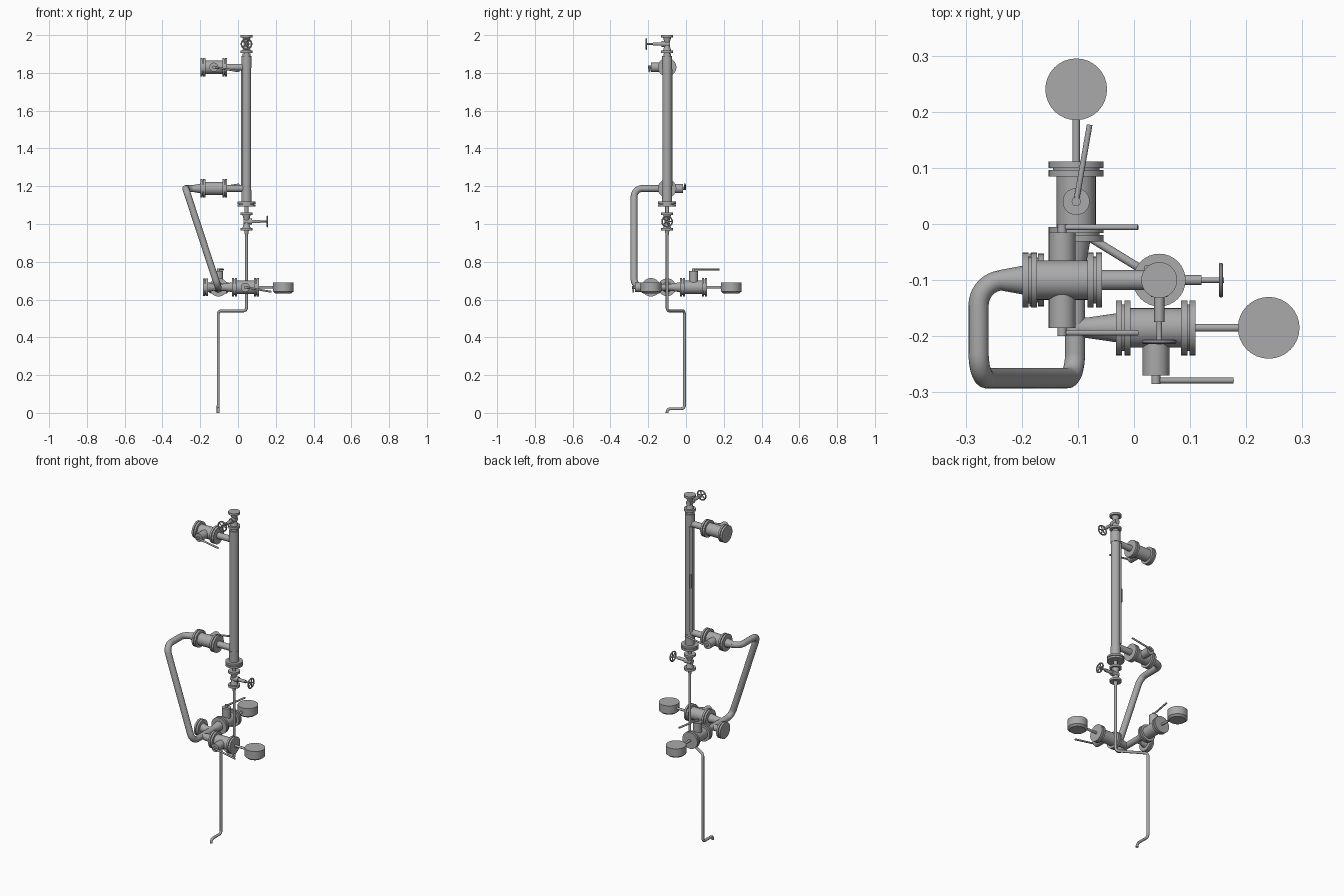
import bpy, math
from mathutils import Vector, Matrix

if "Cube" in bpy.data.objects:
    bpy.data.objects.remove(bpy.data.objects["Cube"])

steel = bpy.data.materials.new("grey_steel")
steel.use_nodes = True
GREY = (0.4, 0.4, 0.4, 1)
steel.diffuse_color = GREY
steel.node_tree.nodes["Principled BSDF"].inputs["Base Color"].default_value = GREY

X, Y, Z = Vector((1, 0, 0)), Vector((0, 1, 0)), Vector((0, 0, 1))


def finish(name):
    ob = bpy.context.object
    ob.name = name
    ob.data.materials.clear()
    ob.data.materials.append(steel)
    bpy.ops.object.shade_smooth_by_angle(angle=math.radians(35))
    return ob


def cone(name, a, b, r1, r2):
    a, b = Vector(a), Vector(b)
    bpy.ops.mesh.primitive_cone_add(
        vertices=32, radius1=r1, radius2=r2, depth=(b - a).length, location=(a + b) / 2,
        rotation=(b - a).to_track_quat('Z', 'Y').to_euler())
    return finish(name)


def rod(name, a, b, r):
    return cone(name, a, b, r, r)


def pipe(name, points, r, bend):
    """Round pipe through the points, with an arc at each inner corner."""
    pts = [Vector(p) for p in points]
    path = [pts[0]]
    for p, q, s in zip(pts, pts[1:], pts[2:]):
        u, v = (p - q).normalized(), (s - q).normalized()
        half = u.angle(v) / 2
        centre = q + (u + v).normalized() * bend / math.sin(half)
        start = q + u * bend / math.tan(half) - centre
        axis = start.cross(q + v * bend / math.tan(half) - centre)
        sweep = math.pi - 2 * half
        path += [centre + Matrix.Rotation(sweep * i / 10, 3, axis) @ start for i in range(11)]
    path.append(pts[-1])
    curve = bpy.data.curves.new(name, 'CURVE')
    curve.dimensions = '3D'
    curve.bevel_depth, curve.bevel_resolution, curve.use_fill_caps = r, 6, True
    spline = curve.splines.new('POLY')
    spline.points.add(len(path) - 1)
    for sp, co in zip(spline.points, path):
        sp.co = (*co, 1)
    ob = bpy.data.objects.new(name, curve)
    bpy.context.collection.objects.link(ob)
    bpy.ops.object.select_all(action='DESELECT')
    bpy.context.view_layer.objects.active = ob
    ob.select_set(True)
    bpy.ops.object.convert(target='MESH')
    finish(name)


def flange_pair(name, c, axis, r, t=0.011, gap=0.004):
    """Two bolted discs with a gasket between them."""
    for i, s in enumerate((-1, 1)):
        rod(f"{name}_{i}", c + axis * s * gap / 2, c + axis * s * (gap / 2 + t), r)
    rod(name + "_gasket", c - axis * gap, c + axis * gap, r * 0.85)


def ball_valve(name, c, axis, stem, lever, reach=0.09):
    """Flanged body with a side stem and a lever handle."""
    c = Vector(c)
    rod(name + "_body", c - axis * 0.06, c + axis * 0.06, 0.035)
    for i, s in enumerate((-1, 1)):
        flange_pair(f"{name}_flange_{i}", c + axis * s * 0.058, axis, 0.049)
    rod(name + "_bonnet", c, c + stem * (reach - 0.005), 0.024)
    rod(name + "_spindle", c, c + stem * (reach + 0.01), 0.008)
    top = c + stem * (reach + 0.004)
    rod(name + "_lever", top, top + Vector(lever), 0.005)


def wheel_valve(name, c, out):
    """Vertical valve with a handwheel on its side."""
    c = Vector(c)
    for i, s in enumerate((-1, 1)):
        cone(f"{name}_cone_{i}", c, c + Z * s * 0.038, 0.012, 0.022)
        rod(f"{name}_flange_{i}", c + Z * s * 0.034, c + Z * s * 0.047, 0.032)
    rod(name + "_hub", c - out * 0.016, c + out * 0.03, 0.015)
    rod(name + "_bonnet", c, c + out * 0.075, 0.009)
    rod(name + "_stem", c, c + out * 0.115, 0.005)
    w = c + out * 0.11
    rot = out.to_track_quat('Z', 'Y')
    bpy.ops.mesh.primitive_torus_add(location=w, rotation=rot.to_euler(), major_radius=0.027,
                                     minor_radius=0.004, major_segments=32, minor_segments=10)
    finish(name + "_handwheel")
    for i in range(5):
        a = math.tau * i / 5
        rod(f"{name}_spoke_{i}", w, w + rot @ Vector((math.cos(a), math.sin(a), 0)) * 0.027, 0.003)


def gauge(name, start, axis):
    start = Vector(start)
    c = start + axis * 0.135
    rod(name + "_rod", start, c, 0.007)
    rod(name + "_case", c - Z * 0.022, c + Z * 0.025, 0.055)
    cone(name + "_base", c - Z * 0.032, c - Z * 0.022, 0.043, 0.055)


# Level column with its side indicator strip
CX, CY = 0.045, -0.1


def on_column(z):
    return Vector((CX, CY, z))


rod("column_tube", on_column(1.1), on_column(1.885), 0.025)
rod("column_upper_sleeve", on_column(1.825), on_column(1.89), 0.027)
rod("column_lower_sleeve", on_column(1.1), on_column(1.18), 0.027)
flange_pair("column_bottom_flange", on_column(1.105), Z, 0.047)
side = Vector((-1, 1, 0)).normalized()
bpy.ops.mesh.primitive_cube_add(size=1, location=on_column(1.51) + side * 0.025,
                                rotation=(0, 0, math.radians(135)))
bpy.context.object.scale = (0.012, 0.018, 0.62)
finish("indicator_strip")
rod("indicator_float", on_column(1.46) + side * 0.031, on_column(1.54) + side * 0.031, 0.005)

# Vent and drain valves above and below the column
rod("vent_neck", on_column(1.88), on_column(1.93), 0.014)
wheel_valve("vent_valve", on_column(1.953), -Y)
rod("vent_flange", on_column(1.89), on_column(1.902), 0.02)
rod("drain_neck", on_column(1.04), on_column(1.1), 0.01)
wheel_valve("drain_valve", on_column(1.013), X)
cone("drain_reducer", on_column(0.935), on_column(0.97), 0.007, 0.013)

# Thin drain line down to the ground
pipe("drain_pipe", [(CX, CY, 0.95), (CX, CY, 0.54), (-0.105, -0.008, 0.54),
                    (-0.105, -0.008, 0.022), (-0.105, -0.1, 0.022), (-0.105, -0.1, 0)], 0.0075, 0.018)

# Side connections with lever valves
for name, z, s in (("upper_valve", 1.83, 1), ("lower_valve", 1.188, -1)):
    rod(name + "_nozzle", (-0.06, CY, z), (CX, CY, z), 0.018)
    ball_valve(name, (-0.128, CY, z), X, -Y * s, (0.135, 0, -0.022 * s))

# Main bent pipe and its reducers
LOW = 0.665
cone("bridle_reducer", (-0.24, CY, 1.188), (-0.185, CY, 1.188), 0.018, 0.028)
pipe("bridle_pipe", [(-0.19, CY, 1.188), (-0.277, CY, 1.188), (-0.277, -0.275, 1.188),
                     (-0.105, -0.275, LOW), (-0.105, -0.02, LOW)], 0.018, 0.045)

# Blind branch
rod("blind_branch_pipe", (-0.175, CY, LOW), (-0.105, CY, LOW), 0.018)
cone("blind_branch_reducer", (-0.165, CY, LOW), (-0.13, CY, LOW), 0.028, 0.018)
flange_pair("blind_branch_flange", Vector((-0.173, CY, LOW)), X, 0.047)

# Back and left outlets with valves and gauges
cone("back_reducer", (-0.105, -0.08, LOW), (-0.105, -0.025, LOW), 0.018, 0.028)
ball_valve("back_valve", (-0.103, 0.04, LOW), Y, Z, (0.024, 0.137, 0))
gauge("back_gauge", (-0.103, 0.105, LOW), Y)
rod("left_branch_pipe", (-0.105, -0.185, LOW), (-0.03, -0.185, LOW), 0.018)
cone("left_reducer", (-0.085, -0.185, LOW), (-0.03, -0.185, LOW), 0.018, 0.026)
ball_valve("left_valve", (0.039, -0.185, LOW), X, -Y, (0.138, 0, -0.024))
gauge("left_gauge", (0.105, -0.185, LOW), X)
